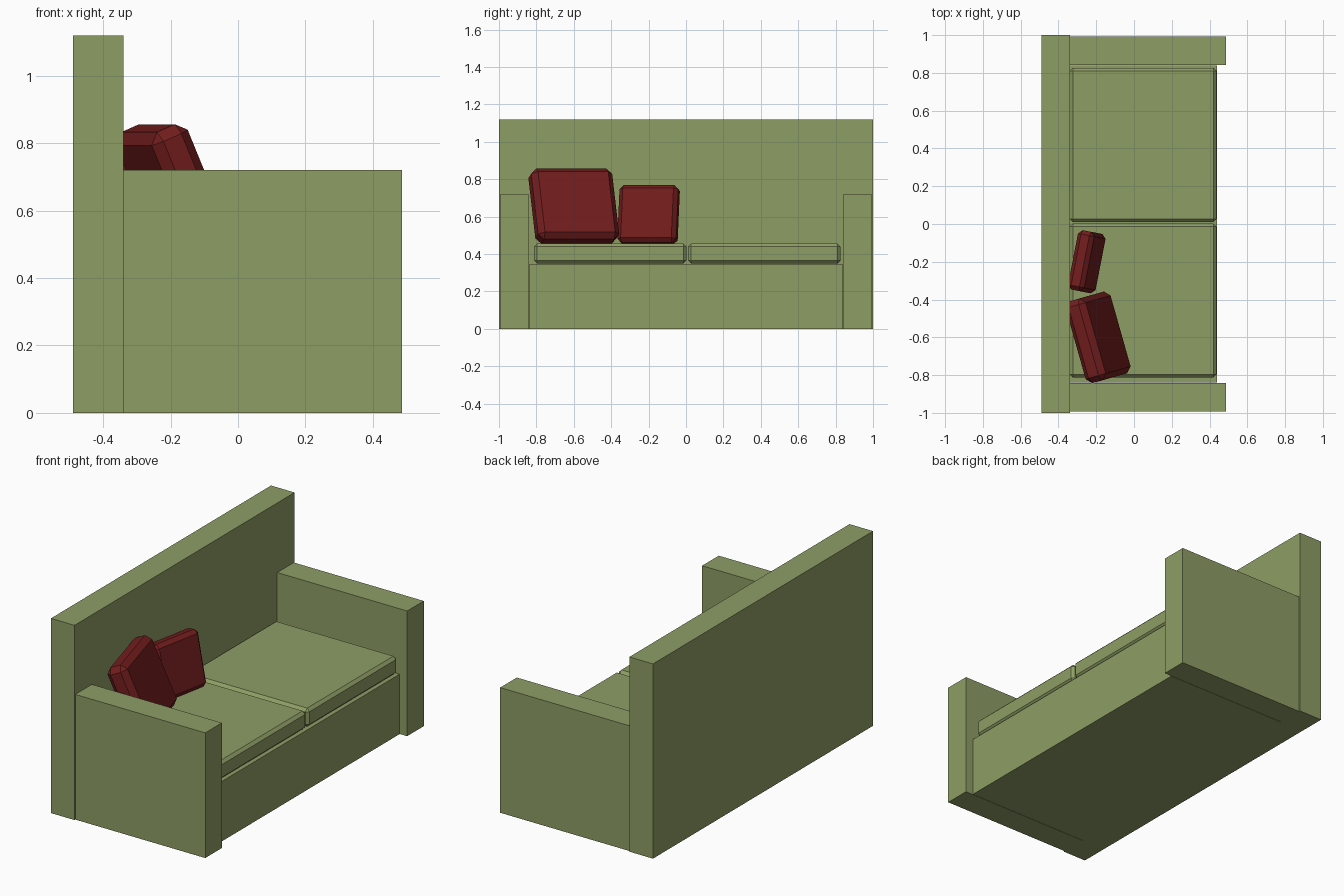
import bpy
import bmesh
from math import radians
from mathutils import Matrix, Vector

if "Cube" in bpy.data.objects:
    bpy.data.objects.remove(bpy.data.objects["Cube"])


def material(name, color):
    m = bpy.data.materials.new(name)
    m.diffuse_color = color
    m.use_nodes = True
    m.node_tree.nodes["Principled BSDF"].inputs["Base Color"].default_value = m.diffuse_color
    return m


GREEN = material("green_fabric", (0.27, 0.34, 0.13, 1))
RED = material("red_fabric", (0.17, 0.012, 0.012, 1))


def block(name, size, center, mat, chamfer=0.0, tilt=0.0, yaw=0.0):
    """Box with optional flat chamfers, leaned back (tilt) and turned (yaw)."""
    bm = bmesh.new()
    bmesh.ops.create_cube(bm, size=1, matrix=Matrix.Diagonal((*size, 1)))
    if chamfer:
        bmesh.ops.bevel(bm, geom=bm.edges[:], offset=chamfer, segments=1,
                        affect='EDGES', profile=0.5)
    mesh = bpy.data.meshes.new(name)
    bm.to_mesh(mesh)
    bm.free()
    mesh.materials.append(mat)
    obj = bpy.data.objects.new(name, mesh)
    obj.location = Vector(center)
    obj.rotation_euler = (0, radians(-tilt), radians(yaw))
    bpy.context.collection.objects.link(obj)
    return obj


def span(name, x, y, z, mat, chamfer=0.0):
    """Axis-aligned block given by its (min, max) ranges."""
    ranges = (x, y, z)
    return block(name, [b - a for a, b in ranges],
                 [(a + b) / 2 for a, b in ranges], mat, chamfer)


# Frame: tall back, seat base and two arms
span("backrest", (-0.49, -0.34), (-1, 1), (0, 1.12), GREEN)
span("seat_base", (-0.34, 0.44), (-0.84, 0.84), (0, 0.345), GREEN)
for side, y in (("right", (-0.993, -0.842)), ("left", (0.842, 0.993))):
    span(side + "_arm", (-0.34, 0.487), y, (0, 0.72), GREEN)

# Seat cushions
for side, y in (("right", (-0.812, 0.002)), ("left", (0.011, 0.827))):
    span(side + "_seat_cushion", (-0.34, 0.437), y, (0.35, 0.455), GREEN, 0.016)

# Throw pillows leaning on the back
block("large_pillow", (0.12, 0.45, 0.41), (-0.19, -0.6, 0.656), RED,
      0.03, tilt=23, yaw=15.8)
block("small_pillow", (0.09, 0.32, 0.315), (-0.25, -0.2, 0.61), RED,
      0.022, tilt=13, yaw=-11)
